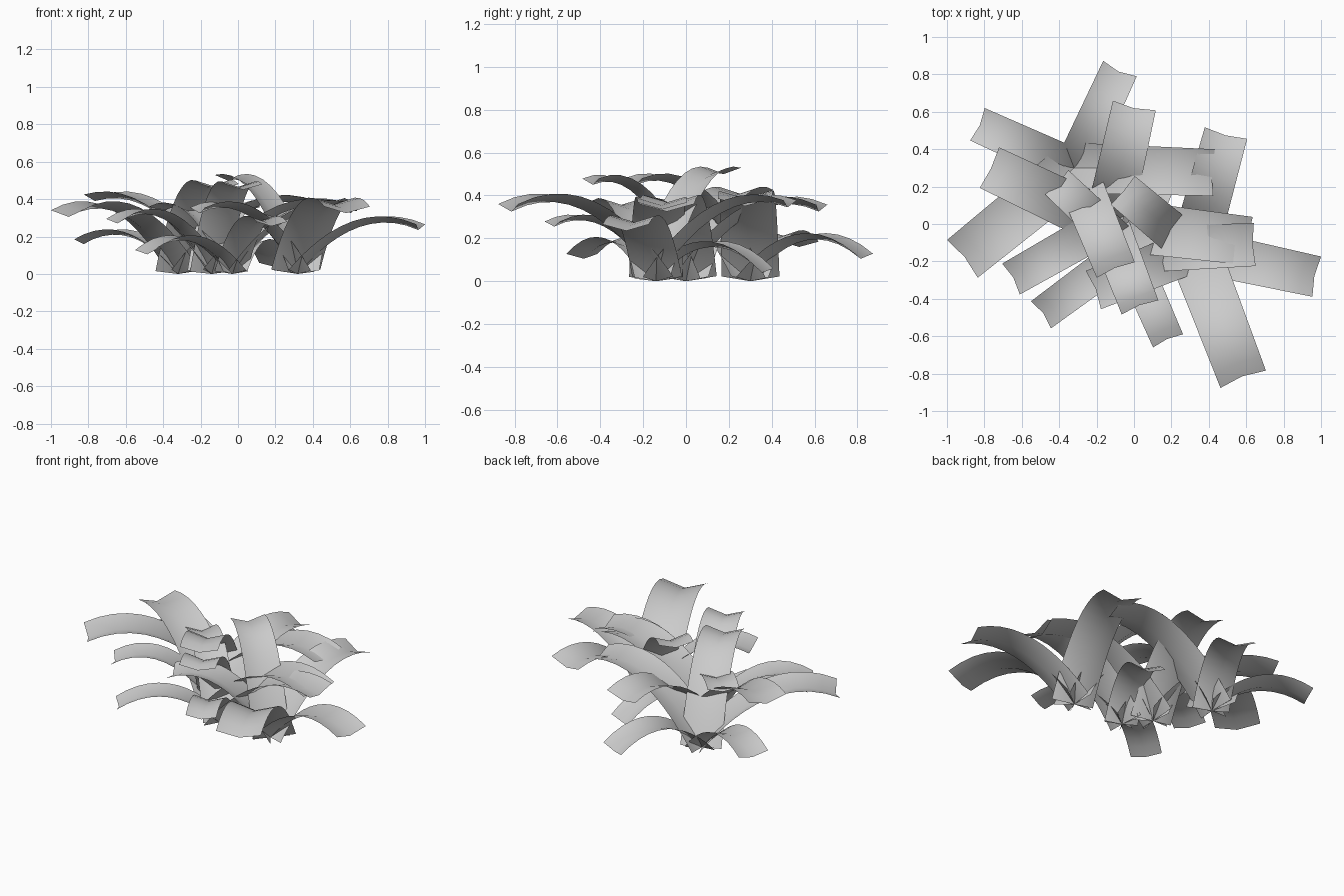
import bpy, bmesh, math
from mathutils import Vector

if "Cube" in bpy.data.objects:
    bpy.data.objects.remove(bpy.data.objects["Cube"])

# Each clump: root (x, y) and its leaves (tip x, tip y, width, peak height, tip height)
CLUMPS = {
    "right_clump": ((0.32, -0.14), [
        (-0.06, 0.18, 0.20, 0.505, 0.50), (0.49, 0.48, 0.235, 0.37, 0.345),
        (0.97, -0.28, 0.22, 0.275, 0.235), (0.58, -0.82, 0.26, 0.37, 0.325),
        (-0.21, -0.35, 0.22, 0.355, 0.325)]),
    "back_left_clump": ((-0.32, 0.30), [
        (-0.08, 0.82, 0.197, 0.195, 0.105), (-0.83, 0.53, 0.19, 0.21, 0.16),
        (-0.91, -0.18, 0.26, 0.35, 0.305), (0.42, 0.275, 0.25, 0.385, 0.35),
        (-0.10, -0.24, 0.22, 0.47, 0.45)]),
    "centre_clump": ((-0.14, 0.0), [
        (0.0, 0.625, 0.235, 0.36, 0.325), (-0.77, 0.30, 0.24, 0.405, 0.39),
        (-0.65, -0.29, 0.19, 0.32, 0.27), (0.03, -0.44, 0.21, 0.465, 0.45),
        (0.61, -0.09, 0.26, 0.365, 0.325)]),
    "front_clump": ((-0.03, -0.14), [
        (-0.49, -0.48, 0.18, 0.18, 0.105), (0.18, -0.62, 0.175, 0.285, 0.255),
        (0.64, -0.11, 0.23, 0.36, 0.335), (0.19, 0.36, 0.18, 0.16, 0.04),
        (-0.41, 0.22, 0.18, 0.355, 0.335)]),
}
STEPS = 12


def add_leaf(bm, root, tip_x, tip_y, width, peak, tip_z):
    """Arching strip with a shallow V fold along the middle."""
    start = Vector((root[0], root[1], 0))
    run = Vector((tip_x, tip_y, 0)) - start
    length = run.length
    out = run.normalized()
    run -= out * 0.006
    side = Vector((-out.y, out.x, 0))
    p = 1 / (1 + math.sqrt(1 - tip_z / peak))   # where the arch is highest
    rows = []
    for i in range(STEPS + 1):
        t = (i / STEPS) ** 1.25                  # closer rows near the root
        z = peak * (1 - ((t - p) / p) ** 2)
        slope = -2 * peak * (t - p) / p ** 2 / length
        normal = (Vector((0, 0, 1)) - out * slope).normalized()
        mid = start + run * t + Vector((0, 0, z))
        half = side * width * (1.08 - 0.08 * t) / 2
        lift = normal * width * 0.15
        rows.append([bm.verts.new(mid - half + lift),
                     bm.verts.new(mid),
                     bm.verts.new(mid + half + lift)])
    for a, b in zip(rows, rows[1:]):
        for j in range(2):
            bm.faces.new((a[j], b[j], b[j + 1], a[j + 1]))


# Leaf clumps
for name, (root, leaves) in CLUMPS.items():
    bm = bmesh.new()
    for leaf in leaves:
        add_leaf(bm, root, *leaf)
    for f in bm.faces:
        f.smooth = True
    # leaf tops face up
    bm.normal_update()
    bmesh.ops.reverse_faces(bm, faces=[f for f in bm.faces if f.normal.z < 0])
    mesh = bpy.data.meshes.new(name)
    bm.to_mesh(mesh)
    bm.free()
    bpy.context.collection.objects.link(bpy.data.objects.new(name, mesh))
